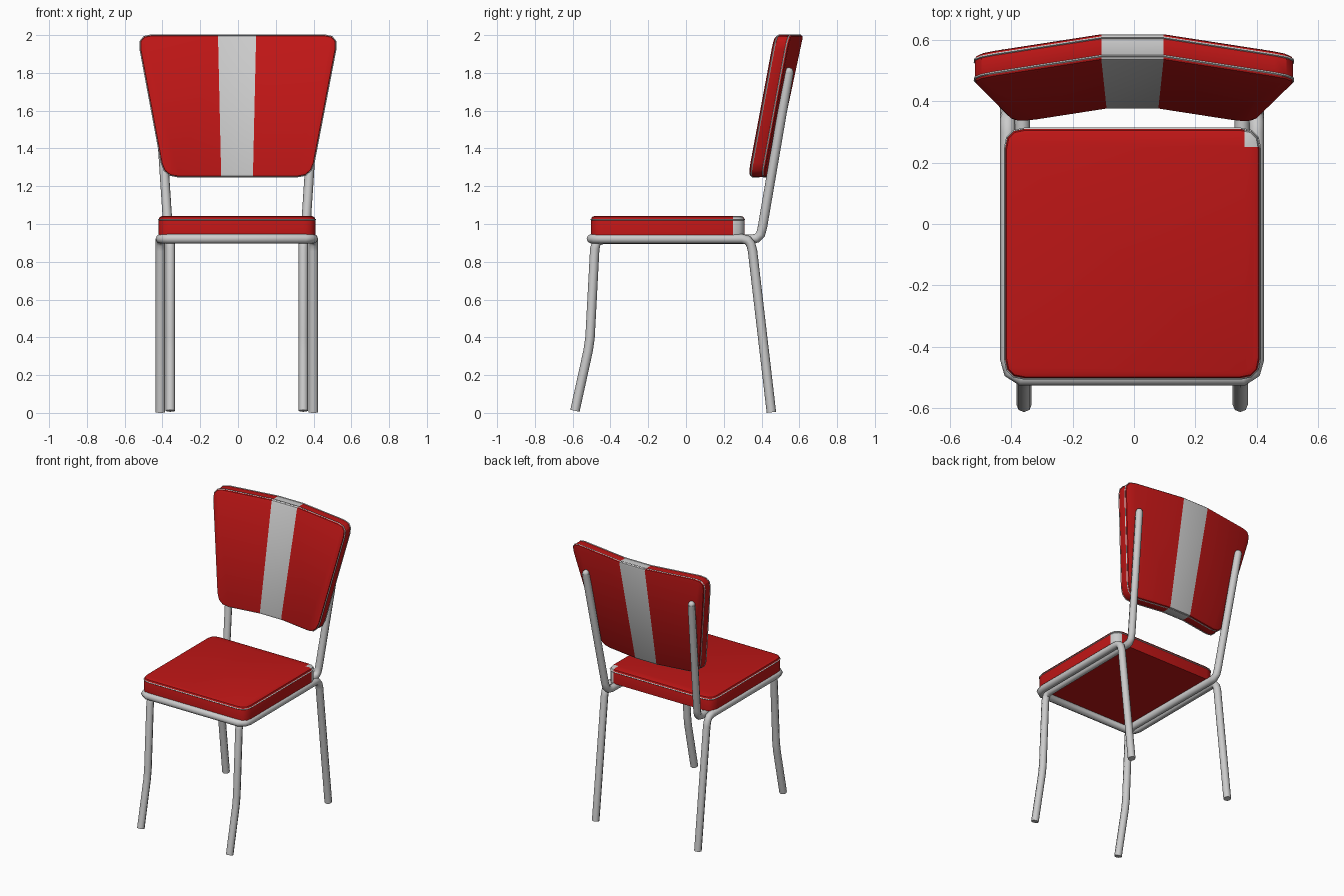
import bpy, bmesh, math
from mathutils import Vector

if "Cube" in bpy.data.objects:
    bpy.data.objects.remove(bpy.data.objects["Cube"])

CX = -0.006   # centre line of the metal base and seat


def material(name, rgb):
    m = bpy.data.materials.new(name)
    m.diffuse_color = (*rgb, 1)
    m.use_nodes = True
    m.node_tree.nodes["Principled BSDF"].inputs["Base Color"].default_value = m.diffuse_color
    return m


RED = material("red_vinyl", (0.52, 0.008, 0.008))
WHITE = material("white_vinyl", (0.8, 0.8, 0.8))


def add_object(name, mesh, mats=()):
    ob = bpy.data.objects.new(name, mesh)
    bpy.context.collection.objects.link(ob)
    for m in mats:
        mesh.materials.append(m)
    return ob


def smooth(ob, angle=35):
    bpy.ops.object.select_all(action='DESELECT')
    ob.select_set(True)
    bpy.context.view_layer.objects.active = ob
    bpy.ops.object.shade_smooth_by_angle(angle=math.radians(angle))


def tube(name, pts, radius, closed=False, res=2):
    cu = bpy.data.curves.new(name, 'CURVE')
    cu.dimensions = '3D'
    cu.bevel_depth, cu.bevel_resolution, cu.use_fill_caps = radius, res, True
    sp = cu.splines.new('POLY')
    sp.points.add(len(pts) - 1)
    for p, co in zip(sp.points, pts):
        p.co = (*co, 1)
    sp.use_cyclic_u = closed
    tmp = bpy.data.objects.new(name + "_path", cu)
    bpy.context.collection.objects.link(tmp)
    deps = bpy.context.evaluated_depsgraph_get()
    mesh = bpy.data.meshes.new_from_object(tmp.evaluated_get(deps))
    bpy.data.objects.remove(tmp)
    ob = add_object(name, mesh)
    smooth(ob, 50)
    return ob


def rounded(corners, r, n=3):
    """2D outline with every corner replaced by a small curve."""
    out = []
    for i, c in enumerate(corners):
        c = Vector(c)
        a = c + (Vector(corners[i - 1]) - c).normalized() * r
        b = c + (Vector(corners[(i + 1) % len(corners)]) - c).normalized() * r
        for k in range(n + 1):
            t = k / n
            out.append(a * (1 - t) ** 2 + c * 2 * t * (1 - t) + b * t * t)
    return out


def cushion(outline, depth, soft, both_sides):
    """Slab in XY from z=0 to depth with softened rims."""
    bm = bmesh.new()
    base = bm.faces.new([bm.verts.new((p.x, p.y, 0)) for p in outline])
    ext = bmesh.ops.extrude_face_region(bm, geom=[base], use_keep_orig=True)
    bmesh.ops.translate(bm, vec=(0, 0, depth),
                        verts=[v for v in ext['geom'] if isinstance(v, bmesh.types.BMVert)])
    bmesh.ops.recalc_face_normals(bm, faces=bm.faces)
    rim = [e for e in bm.edges
           if all(v.co.z > depth / 2 for v in e.verts)
           or (both_sides and all(v.co.z < depth / 2 for v in e.verts))]
    bmesh.ops.bevel(bm, geom=rim, offset=soft, segments=2, profile=0.5, affect='EDGES')
    return bm


def cut(bm, co, no):
    bmesh.ops.bisect_plane(bm, geom=bm.verts[:] + bm.edges[:] + bm.faces[:],
                           plane_co=co, plane_no=no)


def finish(name, bm, is_white):
    bmesh.ops.recalc_face_normals(bm, faces=bm.faces)
    for f in bm.faces:
        f.material_index = int(is_white(f.calc_center_median()))
    mesh = bpy.data.meshes.new(name)
    bm.to_mesh(mesh)
    bm.free()
    smooth(add_object(name, mesh, (RED, WHITE)))


# seat cushion with a pale patch on the back right corner
outline = rounded([(-0.42, -0.503), (0.41, -0.503), (0.41, 0.31), (-0.42, 0.31)], 0.065)
bm = cushion(outline, 0.102, 0.018, False)
bmesh.ops.translate(bm, vec=(0, 0, 0.94), verts=bm.verts)
cut(bm, (0.36, 0, 0), (1, 0, 0))
cut(bm, (0, 0.25, 0), (0, 1, 0))
finish("seat", bm, lambda c: c.x > 0.36 and c.y > 0.25)
tube("seat_piping", [(p.x, p.y, 1.023) for p in outline], 0.004, True, 0)

# backrest: tapered slab, leaning back, with wings folded forward from the stripe
Z0, Z1, THICK = 1.25, 2.0, 0.088


def stripe_half(z):
    return 0.084 + 0.017 * (z - Z0) / (Z1 - Z0)


def lean(p):
    x, z, d = p
    fold = max(0, abs(x + 0.005) - stripe_half(z)) * 0.155
    return Vector((x, 0.373 + (z - Z0) * 0.213 - fold + d, z))


outline = rounded([(-0.392, Z0), (0.388, Z0), (0.532, Z1), (-0.532, Z1)], 0.075)
bm = cushion(outline, THICK, 0.014, True)
for s in (-1, 1):
    cut(bm, (-0.005 + s * stripe_half(Z0), Z0, 0), (1, -s * 0.017 / (Z1 - Z0), 0))
white = {f for f in bm.faces
         if abs(f.calc_center_median().x + 0.005) < stripe_half(f.calc_center_median().y)}
for v in bm.verts:
    v.co = lean(v.co)
finish("backrest", bm, lambda c: abs(c.x + 0.005) < stripe_half(c.z))

# piping along the front and back seams, with extra points where the wings fold
ring = []
for i, p in enumerate(outline):
    q = outline[(i + 1) % len(outline)]
    ring.append(p)
    if (q - p).length > 0.5 and abs(q.y - p.y) < 0.01:
        h = stripe_half(p.y) * (1 if q.x > p.x else -1)
        ring += [Vector((-0.005 - h, p.y)), Vector((-0.005 + h, p.y))]
for side, d in (("front", 0.014), ("back", THICK - 0.014)):
    tube(f"backrest_{side}_piping", [lean((p.x, p.y, d)) for p in ring], 0.004, True, 0)

# seat frame: one bent tube forming both back legs, the sides and the front rail
half = [(0.405, 0.452, 0.003), (0.405, 0.352, 0.86), (0.405, 0.342, 0.895),
        (0.405, 0.325, 0.915), (0.405, 0.295, 0.922), (0.405, -0.44, 0.922),
        (0.395, -0.48, 0.922), (0.36, -0.502, 0.922)]
path = [(CX + x, y, z) for x, y, z in half]
path += [(CX - x, y, z) for x, y, z in reversed(half)]
tube("seat_frame_and_back_legs", path, 0.025)

# front legs continue under the seat and rise as the backrest supports
leg = [(0.352, -0.588, 0.011), (0.352, -0.518, 0.33), (0.352, -0.508, 0.40),
       (0.352, -0.483, 0.87), (0.352, -0.472, 0.905), (0.352, -0.44, 0.919),
       (0.358, 0.345, 0.919), (0.36, 0.375, 0.925), (0.362, 0.395, 0.945),
       (0.365, 0.405, 0.985), (0.418, 0.543, 1.79), (0.419, 0.545, 1.805)]
for side, s in (("right", 1), ("left", -1)):
    pts = [(CX + s * x, y, z) for x, y, z in leg]
    tube(f"{side}_front_leg_and_support", pts, 0.025)
    # rounded tip of the support
    bpy.ops.mesh.primitive_uv_sphere_add(segments=8, ring_count=6, radius=0.024,
                                         location=pts[-1])
    tip = bpy.context.object
    tip.name = f"{side}_support_tip"
    smooth(tip, 60)
